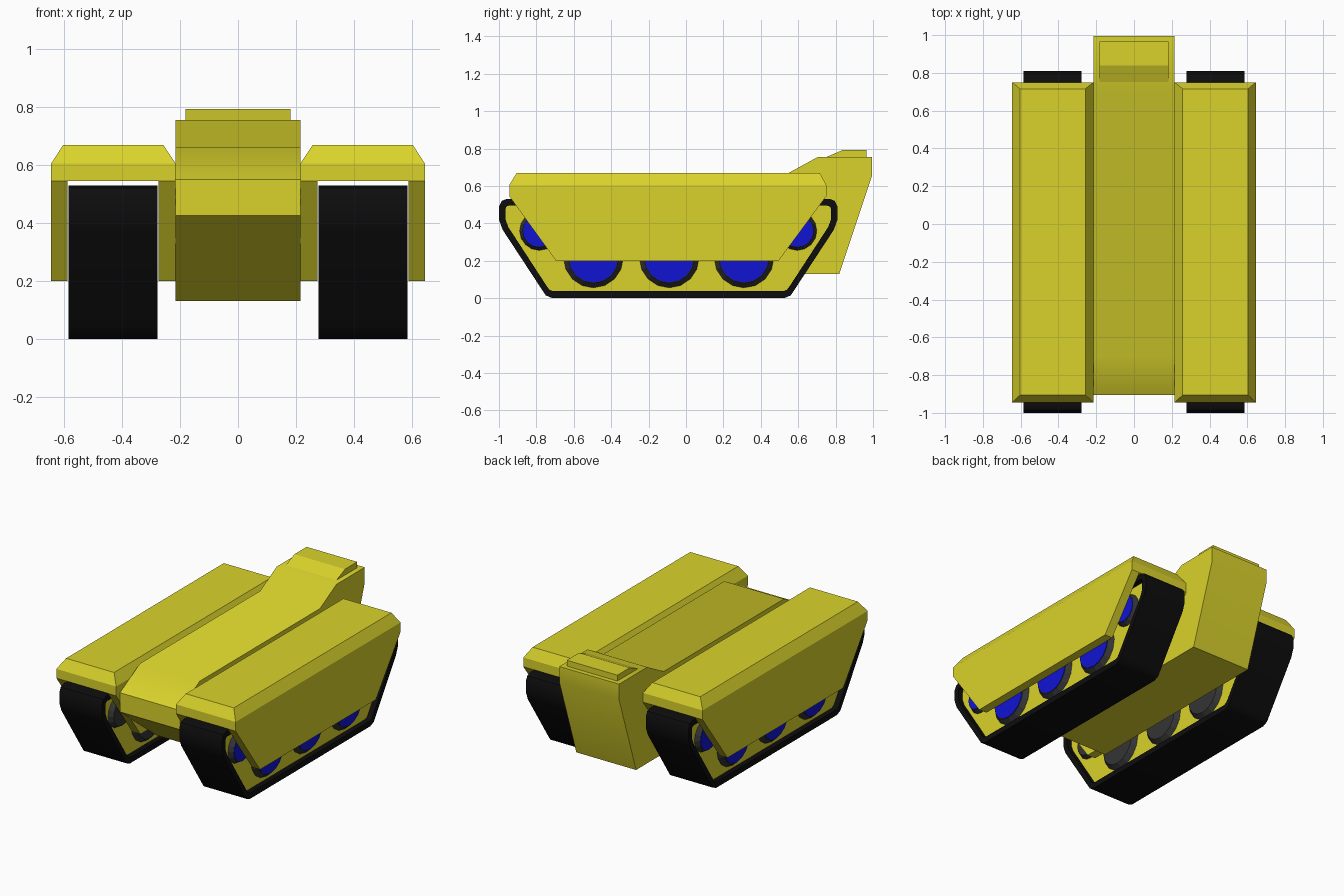
import bpy, bmesh, math
from mathutils import Matrix

if "Cube" in bpy.data.objects:
    bpy.data.objects.remove(bpy.data.objects["Cube"])


def material(name, rgb):
    m = bpy.data.materials.new(name)
    m.diffuse_color = (*rgb, 1)
    m.use_nodes = True
    m.node_tree.nodes["Principled BSDF"].inputs["Base Color"].default_value = m.diffuse_color
    return m


YELLOW = material("yellow_paint", (0.70, 0.65, 0.025))
BLACK = material("black_rubber", (0.004, 0.004, 0.004))
GREY = material("dark_grey", (0.035, 0.035, 0.035))
BLUE = material("blue_hub", (0.005, 0.007, 0.65))


def finish(name, bm, mat, mirror=True):
    bmesh.ops.recalc_face_normals(bm, faces=bm.faces)
    me = bpy.data.meshes.new(name)
    bm.to_mesh(me)
    bm.free()
    me.materials.append(mat)
    ob = bpy.data.objects.new(name, me)
    bpy.context.collection.objects.link(ob)
    if mirror:
        ob.modifiers.new("Mirror", 'MIRROR')
    return ob


def smooth(ob, degrees):
    bpy.ops.object.select_all(action='DESELECT')
    ob.select_set(True)
    bpy.context.view_layer.objects.active = ob
    bpy.ops.object.shade_smooth_by_angle(angle=math.radians(degrees))


def loft(bm, rings, cap=True):
    vs = [[bm.verts.new(p) for p in r] for r in rings]
    n = len(vs[0])
    for a, b in zip(vs, vs[1:]):
        for i in range(n):
            bm.faces.new((a[i], a[(i + 1) % n], b[(i + 1) % n], b[i]))
    if cap:
        bm.faces.new(vs[0])
        bm.faces.new(vs[-1])


def prism(name, profile, x0, x1, mat, mirror=True):
    bm = bmesh.new()
    loft(bm, [[(x, y, z) for y, z in profile] for x in (x0, x1)])
    return finish(name, bm, mat, mirror)


def rect(x0, x1, y0, y1, z):
    return [(x0, y0, z), (x1, y0, z), (x1, y1, z), (x0, y1, z)]


# Central hull with sloped nose and raised stern
hull = prism("hull", [(-0.905, 0.425), (-0.905, 0.55), (-0.70, 0.662), (0.535, 0.662),
                      (0.705, 0.755), (0.995, 0.755), (0.995, 0.655), (0.82, 0.13),
                      (-0.53, 0.13)], -0.215, 0.215, YELLOW, False)
smooth(hull, 32)

# Raised plate on the stern
prism("stern_plate", [(0.74, 0.75), (0.84, 0.793), (0.965, 0.793), (0.965, 0.75)],
      -0.182, 0.182, YELLOW, False)

# Track covers: chamfered top, and a skirt on either side
bm = bmesh.new()
loft(bm, [rect(0.215, 0.645, -0.945, 0.75, 0.545),
          rect(0.215, 0.645, -0.945, 0.75, 0.605),
          rect(0.258, 0.603, -0.905, 0.715, 0.67)])
finish("track_cover", bm, YELLOW)
SKIRT = [(-0.945, 0.545), (-0.695, 0.2), (0.495, 0.2), (0.75, 0.545)]
prism("outer_skirt", SKIRT, 0.588, 0.645, YELLOW)
prism("inner_skirt", SKIRT, 0.215, 0.274, YELLOW)

# Track bands: outer and inner outlines, symmetric about the track centre
MID = -0.095


def both_ends(half):
    return [(MID - d, z) for d, z in half] + [(MID + d, z) for d, z in reversed(half)]


outer = both_ends([(0.865, 0.53), (0.89, 0.52), (0.905, 0.49), (0.905, 0.42),
                   (0.885, 0.365), (0.675, 0.045), (0.655, 0.015), (0.62, 0.0)])
inner = both_ends([(0.85, 0.495), (0.865, 0.49), (0.87, 0.475), (0.87, 0.42),
                   (0.855, 0.38), (0.65, 0.065), (0.635, 0.045), (0.615, 0.037)])
X0, X1 = 0.278, 0.585
bm = bmesh.new()
first = [(X0, *p) for p in outer]
loft(bm, [first, [(X1, *p) for p in outer], [(X1, *p) for p in inner],
          [(X0, *p) for p in inner], first], cap=False)
bmesh.ops.remove_doubles(bm, verts=bm.verts, dist=1e-5)
smooth(finish("track_band", bm, BLACK), 40)

# Yellow body filling each track
prism("track_body", inner, X0 + 0.035, X1 - 0.035, YELLOW)


# Road wheels with tapered rims; blue hubs only on the outside
def disc(name, y, z, r0, r1, x0, x1, mat):
    bm = bmesh.new()
    turn = Matrix.Translation(((x0 + x1) / 2, y, z)) @ Matrix.Rotation(math.pi / 2, 4, 'Y')
    bmesh.ops.create_cone(bm, cap_ends=True, segments=16, radius1=r0, radius2=r1,
                          depth=x1 - x0, matrix=turn)
    finish(name, bm, mat)


WHEELS = [(-0.69, 0.36, 0.11), (-0.40, 0.215, 0.168), (0.005, 0.215, 0.168),
          (0.405, 0.215, 0.168), (0.69, 0.36, 0.11)]
for i, (d, z, r) in enumerate(WHEELS):
    y = MID + d
    disc(f"wheel_outer_{i}", y, z, r, r * 0.8, 0.54, 0.58, GREY)
    disc(f"wheel_inner_{i}", y, z, r * 0.8, r, 0.283, 0.325, GREY)
    disc(f"hub_{i}", y, z, r * 0.78, r * 0.78, 0.56, 0.583, BLUE)
